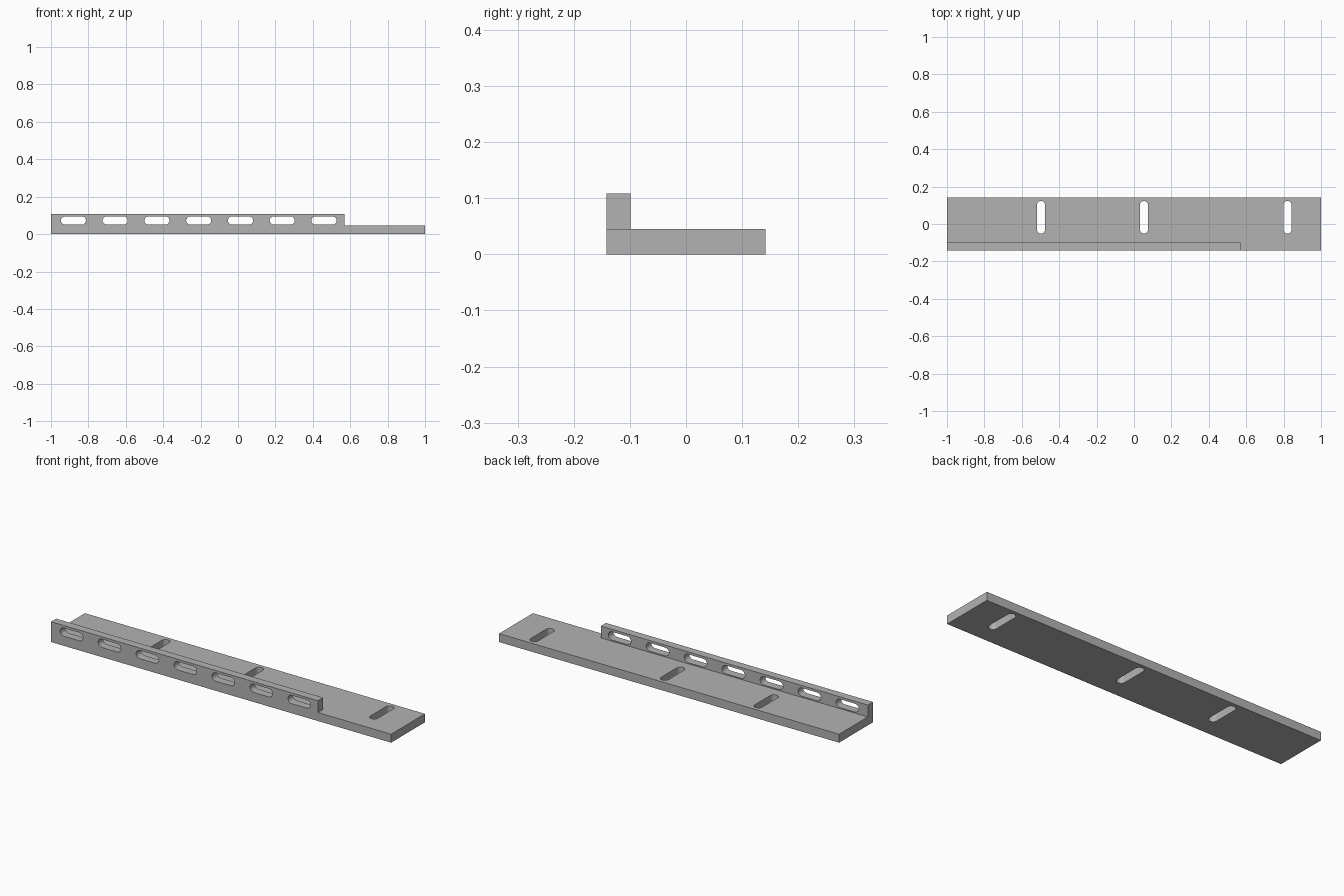
import bpy, bmesh, math
from mathutils import Vector

if "Cube" in bpy.data.objects:
    bpy.data.objects.remove(bpy.data.objects["Cube"])

grey = bpy.data.materials.new("plain grey")
grey.diffuse_color = (0.45, 0.45, 0.45, 1)
grey.use_nodes = True
grey.node_tree.nodes["Principled BSDF"].inputs["Base Color"].default_value = grey.diffuse_color


def make_object(name, bm):
    bmesh.ops.recalc_face_normals(bm, faces=bm.faces)
    mesh = bpy.data.meshes.new(name)
    bm.to_mesh(mesh)
    bm.free()
    mesh.materials.append(grey)
    obj = bpy.data.objects.new(name, mesh)
    bpy.context.collection.objects.link(obj)
    return obj


def extrude(name, points, direction):
    bm = bmesh.new()
    face = bm.faces.new([bm.verts.new(p) for p in points])
    ext = bmesh.ops.extrude_face_region(bm, geom=[face])
    verts = [g for g in ext["geom"] if isinstance(g, bmesh.types.BMVert)]
    bmesh.ops.translate(bm, verts=verts, vec=direction)
    return make_object(name, bm)


def slot(name, center, long_axis, short_axis, half, radius, depth, steps=12):
    """Rounded slot prism, used as a cutter."""
    c, u, v = Vector(center), Vector(long_axis), Vector(short_axis)
    pts = []
    for side in (1, -1):
        for i in range(steps + 1):
            a = math.pi * (i / steps - 0.5)
            pts.append(c + side * (u * (half - radius + radius * math.cos(a))
                                   + v * radius * math.sin(a)))
    obj = extrude(name, pts, depth)
    obj.hide_render = True
    obj.hide_set(True)
    return obj


def boolean(target, tool, operation):
    mod = target.modifiers.new(tool.name, 'BOOLEAN')
    mod.object, mod.operation, mod.solver = tool, operation, 'EXACT'


# Stepped front outline extruded to the thickness of the upright rail
bracket = extrude("slotted_bracket",
                  [(-1, -0.142, 0), (1, -0.142, 0), (1, -0.142, 0.045),
                   (0.57, -0.142, 0.045), (0.57, -0.142, 0.108), (-1, -0.142, 0.108)],
                  (0, 0.043, 0))

# Flat base plate, overlapping the foot of the rail
plate = extrude("base_plate_helper",
                [(-1, -0.142, 0), (1, -0.142, 0), (1, 0.142, 0), (-1, 0.142, 0)],
                (0, 0, 0.045))
plate.hide_render = True
plate.hide_set(True)
boolean(bracket, plate, 'UNION')

# Seven horizontal slots through the rail
for i in range(7):
    boolean(bracket, slot(f"rail_slot_cutter_{i + 1}", (-0.88 + i * 0.2233, -0.2, 0.073),
                          (1, 0, 0), (0, 0, 1), 0.067, 0.022, (0, 0.15, 0)), 'DIFFERENCE')

# Three cross slots through the base plate
for i, x in enumerate((-0.497, 0.053, 0.821)):
    boolean(bracket, slot(f"plate_slot_cutter_{i + 1}", (x, 0.036, -0.05),
                          (0, 1, 0), (1, 0, 0), 0.087, 0.022, (0, 0, 0.15)), 'DIFFERENCE')

# Apply the cuts, drop the helpers, and smooth only the slot ends
bpy.context.view_layer.objects.active = bracket
bracket.select_set(True)
for mod in list(bracket.modifiers):
    bpy.ops.object.modifier_apply(modifier=mod.name)
for obj in list(bpy.data.objects):
    if obj != bracket:
        bpy.data.objects.remove(obj)
bpy.ops.object.shade_smooth_by_angle(angle=math.radians(30))
